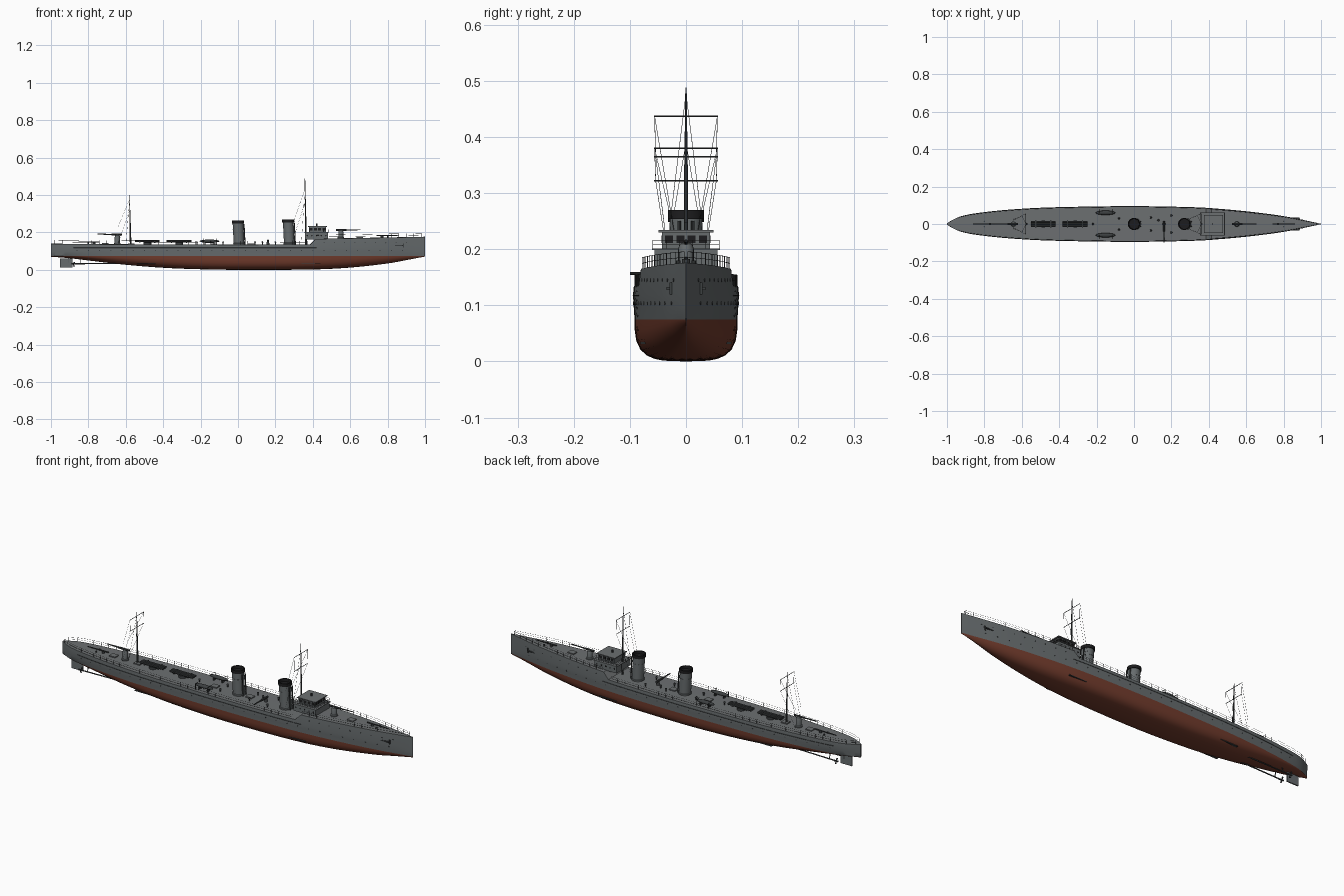
import bpy, bmesh, math
from mathutils import Vector, Matrix

if "Cube" in bpy.data.objects:
    bpy.data.objects.remove(bpy.data.objects["Cube"])

def mat(name, c):
    m = bpy.data.materials.new(name)
    m.diffuse_color = (*c, 1)
    m.use_nodes = True
    m.node_tree.nodes["Principled BSDF"].inputs["Base Color"].default_value = m.diffuse_color
    return m

HULL = mat("hull_grey", (0.135, 0.15, 0.155))
DECK = mat("deck_grey", (0.15, 0.16, 0.165))
RED = mat("bottom_red", (0.17, 0.045, 0.026))
DARK = mat("dark_fittings", (0.045, 0.05, 0.052))
BLACK = mat("black", (0.012, 0.012, 0.013))
WL = 0.075

# ---------- helpers ----------
def curve(table, x):
    """Smooth interpolation through a small table."""
    n = len(table)
    i = max(k for k in range(n - 1) if table[k][0] <= x or k == 0)
    (x0, y0), (x1, y1) = table[i], table[i + 1]
    def slope(k):
        a, b = table[max(k - 1, 0)], table[min(k + 1, n - 1)]
        return (b[1] - a[1]) / (b[0] - a[0])
    h = x1 - x0
    t = (x - x0) / h
    return ((2*t**3 - 3*t*t + 1) * y0 + (t**3 - 2*t*t + t) * h * slope(i)
            + (3*t*t - 2*t**3) * y1 + (t**3 - t*t) * h * slope(i + 1))

def part(name, mats, build, smooth=True, mirror=False):
    bm = bmesh.new()
    build(bm)
    me = bpy.data.meshes.new(name)
    bm.to_mesh(me)
    bm.free()
    ob = bpy.data.objects.new(name, me)
    bpy.context.collection.objects.link(ob)
    for m in mats:
        me.materials.append(m)
    if mirror:
        md = ob.modifiers.new("mirror", 'MIRROR')
        md.use_axis = (False, True, False)
        md.merge_threshold = 0.0002
    if smooth:
        bpy.ops.object.select_all(action='DESELECT')
        ob.select_set(True)
        bpy.context.view_layer.objects.active = ob
        bpy.ops.object.shade_smooth_by_angle(angle=math.radians(35))
    return ob

def rod(bm, a, b, r, r2=None, n=6):
    a, b = Vector(a), Vector(b)
    d = b - a
    bmesh.ops.create_cone(bm, cap_ends=True, segments=n, radius1=r, radius2=r if r2 is None else r2, depth=d.length,
        matrix=Matrix.Translation((a + b) / 2) @ d.to_track_quat('Z', 'Y').to_matrix().to_4x4())

def box(bm, c, s):
    bmesh.ops.create_cube(bm, size=1, matrix=Matrix.Translation(c) @ Matrix.Diagonal((*s, 1)))

def lathe(bm, prof, x, y=0, n=24, rake=0, mi=lambda k: 0):
    z0 = prof[0][1]
    rings = [[bm.verts.new((x + rake * (z - z0) + r * math.cos(2*math.pi*k/n), y + r * math.sin(2*math.pi*k/n), z))
              for k in range(n)] for r, z in prof]
    for i in range(len(rings) - 1):
        for k in range(n):
            f = bm.faces.new((rings[i][k], rings[i][(k+1) % n], rings[i+1][(k+1) % n], rings[i+1][k]))
            f.material_index = mi(i)
    bm.faces.new(rings[-1]).material_index = mi(len(rings) - 1)

# ---------- hull form ----------
BEAM = [(-1, .004), (-.97, .022), (-.93, .04), (-.85, .056), (-.7, .073), (-.5, .086), (-.2, .093), (0, .0945),
        (.2, .092), (.4, .085), (.6, .068), (.8, .042), (.95, .012), (1, .001)]
KEEL = [(-1, .07), (-.9, .062), (-.8, .05), (-.6, .027), (-.4, .011), (-.2, .003), (0, 0), (.4, .002),
        (.6, .012), (.8, .034), (.9, .052), (1, .071)]

def deck(x):
    main = .134 + .005 * x * x
    fore = .165 + .011 * max(0, x - .415) / .585
    t = min(1, max(0, (x - .385) / .03))
    return main + (fore - main) * t

def half(x, z):
    k, b = max(0, curve(KEEL, x)), curve(BEAM, x)
    w = b * (.97 - .14 * x ** 4)
    if z <= WL:
        t = min(1, max(0, (z - k) / (WL - k)))
        n = 1.25 + 2.1 * (1 - x * x)
        return w * (1 - (1 - t) ** n) ** (1 / n)
    if z < .118:
        return w + (b - w) * (z - WL) / (.118 - WL)
    return b * (1 - 1.0 * (z - .118))

def hull(bm):
    xs = sorted([-1 + i * .025 for i in range(81)] + [-.985, .385, .415, .99])
    rings = []
    for x in xs:
        k, d = max(0, curve(KEEL, x)), deck(x)
        zs = [k + (WL - k) * t for t in (0, .02, .06, .14, .28, .5, .75, 1)] + [.098, .118, d]
        pts = [(0 if i == 0 else half(x, z), z) for i, z in enumerate(zs)] + [(0, d + .001)]
        rings.append([bm.verts.new((x, y, z)) for y, z in pts])
    m = len(rings[0])
    for a, b in zip(rings, rings[1:]):
        for j in range(m - 1):
            f = bm.faces.new((a[j], a[j+1], b[j+1], b[j]))
            f.material_index = 0 if j < 7 else 2 if j == m - 2 else 1
    bm.faces.new(rings[0][::-1]).material_index = 1
    bm.faces.new(rings[-1]).material_index = 1
part("hull", [RED, HULL, DECK], hull, mirror=True)

# Portholes, rubbing strake, anchors and bilge fins (one side, mirrored)
def side_details(bm):
    def hole(x, z):
        y = half(x, z)
        rod(bm, (x, y - .004, z), (x, y + .0008, z), .003, n=8)
    for i in range(30):
        hole(-.86 + i * .06, .104)
    for i in range(9):
        hole(.46 + i * .055, .145)
    for i in range(52):
        x, x2 = -.88 + i * .025, -.855 + i * .025
        rod(bm, (x, half(x, .118), .118), (x2, half(x2, .118), .118), .0009, n=4)
    for x in (-.49, .39):
        y = half(x, .033)
        box(bm, (x, y - .002, .033), (.1, .012, .003))
    for dx, dz, sx, sz in ((0, 0, .05, .005), (.025, 0, .006, .022)):
        box(bm, (.86 + dx, half(.86 + dx, .13), .13 + dz), (sx, .008, sz))
part("portholes_and_strake", [DARK], side_details, False, True)

# Guard rails along both deck edges
def rails(bm):
    for lo, hi in ((-.98, .37), (.42, .98)):
        n = round((hi - lo) / .04)
        pts = [(x, max(.002, half(x, deck(x)) - .002), deck(x)) for x in (lo + (hi - lo) * i / n for i in range(n + 1))]
        for p in pts:
            rod(bm, p, (p[0], p[1], p[2] + .02), .0007, n=4)
        for h in (.01, .02):
            for a, b in zip(pts, pts[1:]):
                rod(bm, (a[0], a[1], a[2] + h), (b[0], b[1], b[2] + h), .0005, n=4)
part("guard_rails", [DARK], rails, False, True)

# Rudder, shafts, propellers
def rudder(bm):
    box(bm, (-.918, 0, .037), (.066, .006, .048))
    rod(bm, (-.905, 0, .04), (-.905, 0, .08), .004, n=8)
part("rudder", [HULL], rudder, False)

def screws(bm):
    y = .03
    rod(bm, (-.885, y, .032), (-.55, y * .9, .036), .003, n=8)
    rod(bm, (-.84, y, .033), (-.84, y * .6, .066), .002)
    rod(bm, (-.89, y, .032), (-.87, y, .032), .004, n=8)
    for k in range(3):
        a = k * 2.094 + .5
        c, s = math.cos(a), math.sin(a)
        rod(bm, (-.88, y, .032), (-.876, y + .015 * c, .032 + .015 * s), .002, .004, n=6)
part("shafts_and_propellers", [DARK], screws, True, True)

# Funnels with black caps, bands and steam pipes
for name, x, top in (("aft_funnel", .006, .265), ("fore_funnel", .275, .27)):
    z0 = deck(x) - .005
    prof = [(.031, z0), (.031, z0 + .012), (.0285, z0 + .014), (.0285, top - .05), (.0298, top - .05), (.0298, top - .046),
            (.0285, top - .046), (.0285, top - .016), (.0325, top - .016), (.0325, top), (.028, top), (.027, top - .015)]
    part(name, [HULL, BLACK], lambda bm: lathe(bm, prof, x, n=28, rake=-.05, mi=lambda k: int(k >= 7)))
    def pipes(bm):
        for s in (-1, 1):
            rod(bm, (x + .032, s * .012, z0), (x + .026, s * .012, top - .02), .003, n=8)
    part(name + "_pipes", [DARK], pipes)

# Bridge
def bridge(bm):
    box(bm, (.42, 0, .181), (.125, .112, .036))
    box(bm, (.425, 0, .213), (.09, .086, .036))
part("bridge_house", [HULL], bridge, False)
def bridge_decks(bm):
    box(bm, (.42, 0, .2), (.135, .122, .003))
    box(bm, (.425, 0, .232), (.104, .098, .004))
part("bridge_roofs", [DECK], bridge_decks, False)
def windows(bm):
    for k in range(4):
        box(bm, (.47, -.03 + k * .02, .218), (.002, .014, .013))
        for s in (-1, 1):
            box(bm, (.391 + k * .0225, s * .043, .218), (.016, .002, .013))
    for k in range(5):
        for s in (-1, 1):
            rod(bm, (.37 + k * .025, s * .0555, .183), (.37 + k * .025, s * .0568, .183), .004, n=8)
part("bridge_windows", [BLACK], windows, False)
def bridge_rails(bm):
    c = [(.355, -.059), (.485, -.059), (.485, .059), (.355, .059)]
    for (ax, ay), (bx, by) in zip(c, c[1:] + c[:1]):
        for h in (.208, .216):
            rod(bm, (ax, ay, h), (bx, by, h), .0006, n=4)
        for k in range(5):
            px, py = ax + (bx - ax) * k / 5, ay + (by - ay) * k / 5
            rod(bm, (px, py, .2), (px, py, .216), .0006, n=4)
    rod(bm, (.42, 0, .232), (.42, 0, .248), .004, n=8)
part("bridge_rails", [DARK], bridge_rails, False)

# Deck guns: pedestal house plus barrel
def gun(name, x, d, h):
    z = deck(x)
    part(name + "_mount", [HULL], lambda bm: lathe(bm, [(.018, z - .002), (.018, z + .006), (.014, z + .008),
         (.014, z + h * .75), (.011, z + h * .92), (.005, z + h)], x, n=16))
    def barrel(bm):
        rod(bm, (x - d * .025, 0, z + h), (x + d * .03, 0, z + h), .005, n=10)
        rod(bm, (x + d * .03, 0, z + h), (x + d * .105, 0, z + h + .002), .0035, .0022, n=10)
    part(name + "_barrel", [DARK], barrel)
gun("fore_gun", .55, 1, .045)
gun("aft_gun", -.645, -1, .053)

# Midships gun trained to the side
def side_gun(bm):
    rod(bm, (.16, 0, .13), (.16, 0, .152), .009, .006, n=12)
    rod(bm, (.16, .015, .155), (.16, -.04, .156), .0055, n=10)
    rod(bm, (.16, -.04, .156), (.16, -.1, .157), .0035, .0025, n=10)
part("side_gun", [DARK], side_gun)

# Triple torpedo tubes on turntables
for i, x in enumerate((-.485, -.315)):
    def tubes(bm):
        rod(bm, (x, 0, .132), (x, 0, .148), .02, n=16)
        for y in (-.0115, 0, .0115):
            rod(bm, (x - .066, y, .153), (x + .066, y, .153), .0055, n=10)
        for dx in (-.04, .04):
            box(bm, (x + dx, 0, .153), (.006, .037, .012))
    part(f"torpedo_tubes_{i + 1}", [DARK], tubes)

# Ship's boats on davits
def boats(bm):
    M = Matrix.Translation((-.152, .06, .153)) @ Matrix.Diagonal((.053, .012, .009, 1))
    bmesh.ops.create_uvsphere(bm, u_segments=16, v_segments=8, radius=1, matrix=M)
    for dx in (-.035, .035):
        rod(bm, (-.152 + dx, .08, .132), (-.152 + dx, .08, .163), .0015)
        rod(bm, (-.152 + dx, .08, .163), (-.152 + dx, .06, .166), .0015)
        box(bm, (-.152 + dx * .7, .06, .14), (.005, .016, .016))
part("ship_boats", [DARK], boats, True, True)

# Winches with bow and stern booms, ventilators and hatches
def deck_gear(bm):
    for x, d in ((.77, 1), (-.77, -1)):
        z = deck(x)
        rod(bm, (x, 0, z), (x, 0, z + .011), .007, n=12)
        rod(bm, (x - d * .03, 0, z + .012), (x + d * .09, 0, z + .011), .0035, .002, n=8)
        for s in (-1, 1):
            rod(bm, (x + d * .03, s * .014, z), (x + d * .03, s * .014, z + .008), .004, n=8)
    for x, y in ((.09, .035), (.09, -.035), (.2, .045), (.2, -.045), (-.08, .03), (-.08, -.03), (-.22, 0), (.13, .02)):
        rod(bm, (x, y, .13), (x, y, .146), .003, n=8)
        rod(bm, (x, y, .146), (x, y, .151), .006, .004, n=10)
part("deck_gear", [DARK], deck_gear)
def hatches(bm):
    for x in (-.13, .07, -.57, .65, -.71):
        box(bm, (x, 0, deck(x) + .002), (.035, .03, .008))
part("hatches", [DECK], hatches, False)

# Masts with yards and rigging
def mast(name, x, top, yards, back):
    def build(bm):
        z = deck(x)
        rod(bm, (x + .004, 0, z), (x, 0, top * .72), .0045, .0033, n=8)
        rod(bm, (x, 0, top * .72), (x - .002, 0, top), .003, .0012, n=8)
        for yz in yards:
            rod(bm, (x, -.057, yz), (x, .057, yz), .0013, n=6)
    part(name, [DARK], build)
    def rig(bm):
        foot = x - back
        for s in (-1, 1):
            rod(bm, (x, 0, top - .01), (x - .02, s * .04, deck(x) + .02), .0005, n=4)
            rod(bm, (x, s * .056, yards[0]), (x, s * .054, yards[1]), .0005, n=4)
            rod(bm, (x, s * .054, yards[1]), (foot, s * .025, deck(foot)), .0005, n=4)
            rod(bm, (x, s * .056, yards[0]), (foot, s * .02, deck(foot) + .09), .0005, n=4)
    part(name + "_rigging", [DARK], rig, False)
mast("fore_mast", .36, .488, (.437, .365), .075)
mast("aft_mast", -.578, .4, (.38, .322), .065)
